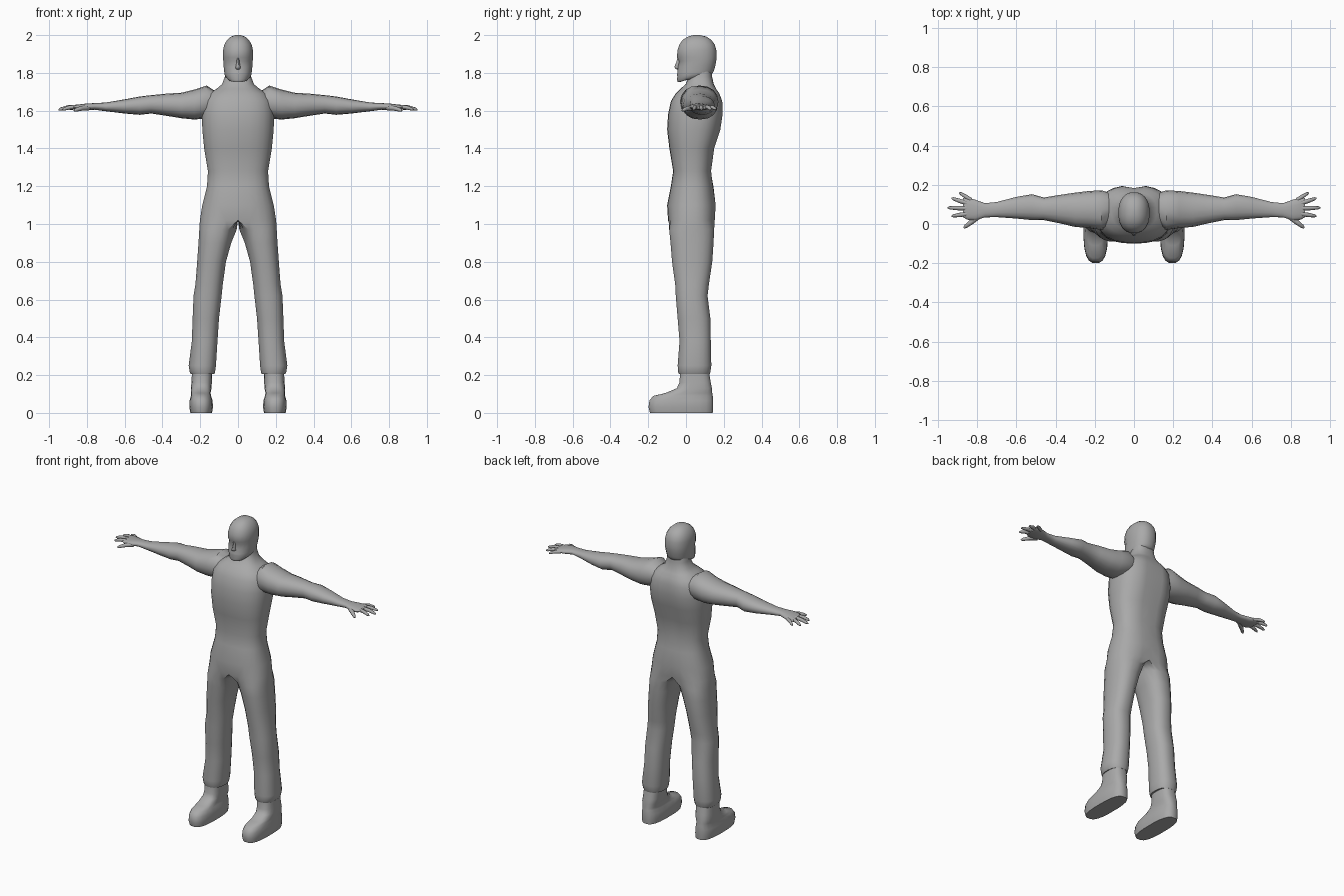
import bpy, bmesh, math
from mathutils import Vector

grey = bpy.data.materials.new("plain grey")
grey.diffuse_color = (0.4, 0.4, 0.4, 1)


def spow(v, p):
    return math.copysign(abs(v) ** p, v)


def lerp(a, b, t):
    return a + (b - a) * t


def loft(name, rings, mirror=True, angle=50):
    """Skin a list of equal-length closed rings, cap both ends, mirror across x."""
    bm = bmesh.new()
    vs = [[bm.verts.new(p) for p in r] for r in rings]
    n = len(vs[0])
    for a, b in zip(vs, vs[1:]):
        for i in range(n):
            j = (i + 1) % n
            bm.faces.new((a[i], a[j], b[j], b[i]))
    bm.faces.new(vs[0][::-1])
    bm.faces.new(vs[-1])
    if mirror:  # no walls on the mirror plane
        wall = [f for f in bm.faces if all(abs(v.co.x) < 1e-5 for v in f.verts)]
        bmesh.ops.delete(bm, geom=wall, context='FACES')
    bmesh.ops.recalc_face_normals(bm, faces=bm.faces)
    me = bpy.data.meshes.new(name)
    bm.to_mesh(me)
    bm.free()
    me.materials.append(grey)
    ob = bpy.data.objects.new(name, me)
    bpy.context.collection.objects.link(ob)
    if mirror:
        mod = ob.modifiers.new("mirror", 'MIRROR')
        mod.merge_threshold = 0.001
    bpy.ops.object.select_all(action='DESELECT')
    ob.select_set(True)
    bpy.context.view_layer.objects.active = ob
    bpy.ops.object.shade_smooth_by_angle(angle=math.radians(angle))
    return ob


def flat_ring(x0, x1, yf, yb, zf, zb, n=20, p=0.85):
    """Horizontal rounded ring, optionally tilted from front to back."""
    pts = []
    for k in range(n):
        t = math.radians(-117) + math.tau * k / n
        s = spow(math.sin(t), p)
        x = (x0 + x1) / 2 + (x1 - x0) / 2 * spow(math.cos(t), p)
        pts.append(Vector((x, lerp(yf, yb, (s + 1) / 2), lerp(zf, zb, (s + 1) / 2))))
    return pts


def half_ring(z, a, yf, yb, groove):
    """Half of a torso section: 14 outer points, 6 points on the mirror plane."""
    pts = []
    for k in range(14):
        t = -math.pi / 2 + math.pi * k / 13
        x = 0 if k in (0, 13) else a * spow(math.cos(t), 0.8)
        y = lerp(yf, yb, (spow(math.sin(t), 0.8) + 1) / 2)
        if k == 13:
            y -= groove
        pts.append(Vector((x, y, z)))
    for k in range(1, 7):
        pts.append(Vector((0, lerp(yb - groove, yf, k / 7), z)))
    return pts


# Body: trouser legs running up into torso and neck
legs = [(.205, .125, .25, -.038, .126), (.215, .121, .256, -.042, .13),
        (.25, .116, .262, -.045, .135), (.38, .108, .245, -.035, .132),
        (.5, .10, .241, -.045, .13), (.62, .086, .236, -.055, .115),
        (.68, .08, .226, -.058, .122), (.8, .063, .217, -.075, .14),
        (.9, .035, .21, -.083, .147), (.97, .006, .206, -.09, .15)]
torso = [(1.02, .203, -.095, .155, .012), (1.1, .19, -.10, .16, .005),
         (1.2, .165, -.08, .145, 0), (1.28, .16, -.068, .135, .005),
         (1.4, .18, -.088, .152, .008), (1.5, .19, -.10, .185, .012),
         (1.58, .192, -.095, .197, .014), (1.65, .183, -.08, .195, .012),
         (1.69, .155, -.055, .18, .008), (1.715, .115, -.03, .162, .004),
         (1.74, .085, -.002, .147, 0), (1.78, .07, .015, .138, 0),
         (1.83, .065, .02, .135, 0)]
loft("body", [flat_ring(x0, x1, f, b, z, z) for z, x0, x1, f, b in legs]
     + [half_ring(*r) for r in torso])

# Shoes
shoe = [(0, .137, .253, -.192, .143), (.03, .132, .258, -.2, .145),
        (.065, .134, .257, -.195, .145), (.09, .142, .25, -.175, .143),
        (.105, .145, .25, -.11, .14), (.13, .14, .25, -.05, .138),
        (.16, .138, .247, -.035, .132), (.22, .136, .244, -.032, .122)]
loft("shoes", [flat_ring(x0, x1, f, b, z, z, 20, .72) for z, x0, x1, f, b in shoe])

# Head with jaw, mouth, eye hollow and brow rings
head = [(1.752, 1.79, .035, -.03, .09), (1.751, 1.787, .052, -.044, .118),
        (1.765, 1.795, .066, -.05, .138), (1.78, 1.805, .071, -.046, .146),
        (1.79, 1.815, .073, -.049, .15), (1.80, 1.825, .074, -.046, .153),
        (1.83, 1.845, .077, -.044, .158), (1.862, 1.87, .079, -.037, .162),
        (1.882, 1.885, .08, -.049, .163), (1.92, 1.92, .08, -.046, .162),
        (1.95, 1.95, .073, -.036, .153), (1.975, 1.975, .058, -.018, .135),
        (1.992, 1.992, .038, .01, .108), (2.0, 2.0, .015, .04, .075)]
loft("head", [flat_ring(-a, a, f, b, zf, zb, 20, .88) for zf, zb, a, f, b in head],
     mirror=False)

# Nose
nose = [(1.818, .008, -.05), (1.824, .015, -.058), (1.832, .013, -.062),
        (1.855, .008, -.052), (1.878, .007, -.046)]
loft("nose", [flat_ring(-a, a, f, -.02, z, z, 10, 1) for z, a, f in nose], mirror=False)


# Arms with palms
def side_ring(x, y0, y1, z0, z1, n=16):
    return [Vector((x, (y0 + y1) / 2 + (y1 - y0) / 2 * spow(math.cos(t), .9),
                    (z0 + z1) / 2 + (z1 - z0) / 2 * spow(math.sin(t), .9)))
            for t in (math.tau * k / n for k in range(n))]


arm = [(.10, .01, .15, 1.59, 1.69), (.165, -.03, .172, 1.56, 1.733),
       (.23, -.02, .168, 1.553, 1.712), (.30, -.015, .16, 1.56, 1.695),
       (.38, .004, .148, 1.573, 1.69), (.46, .02, .135, 1.585, 1.682),
       (.52, .02, .152, 1.578, 1.675), (.60, .028, .138, 1.585, 1.66),
       (.70, .035, .112, 1.597, 1.643), (.76, .034, .106, 1.605, 1.64),
       (.81, .017, .124, 1.602, 1.637), (.85, .022, .134, 1.604, 1.632),
       (.872, .035, .132, 1.609, 1.626)]
loft("arms", [side_ring(*r) for r in arm])


# Fingers and thumbs
def finger(name, base, tip, r):
    base, tip = Vector(base), Vector(tip)
    d = (tip - base).normalized()
    side = d.cross(Vector((0, 0, 1))).normalized()
    up = side.cross(d)
    rings = []
    for t, s in ((0, 1), (.5, .95), (.88, .7), (1, .3)):
        c = base.lerp(tip, t) + up * (.005 * math.sin(math.pi * t))
        rings.append([c + (side * math.cos(a) + up * math.sin(a)) * r * s
                      for a in (math.tau * k / 8 for k in range(8))])
    loft(name, rings)


finger("little_fingers", (.83, .122, 1.618), (.89, .16, 1.607), .0105)
finger("ring_fingers", (.85, .105, 1.62), (.93, .132, 1.605), .0115)
finger("middle_fingers", (.85, .08, 1.62), (.95, .083, 1.605), .012)
finger("index_fingers", (.85, .052, 1.62), (.93, .04, 1.605), .0115)
finger("thumbs", (.79, .04, 1.615), (.868, -.02, 1.6), .0135)
